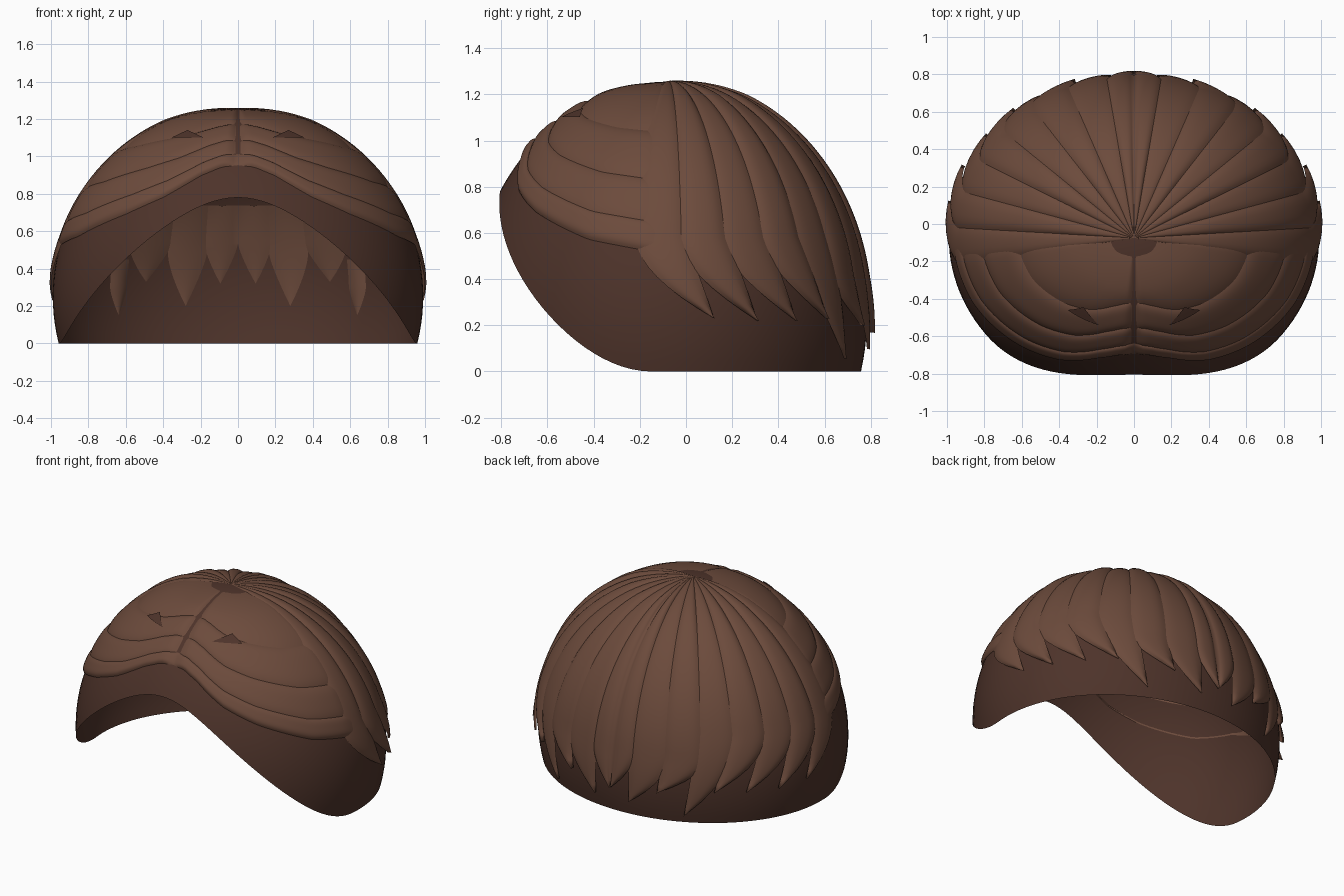
import bpy, bmesh
from math import sin, cos, acos, radians, pi

if "Cube" in bpy.data.objects:
    bpy.data.objects.remove(bpy.data.objects["Cube"])

CY, CZ, RX, RY, RZ = -0.075, 0.25, 0.99, 0.86, 1.005   # head ellipsoid


def material(name, rgb):
    m = bpy.data.materials.new(name)
    m.diffuse_color = (*rgb, 1)
    m.use_nodes = True
    m.node_tree.nodes["Principled BSDF"].inputs["Base Color"].default_value = m.diffuse_color
    return m


HAIR = material("hair_brown", (0.15, 0.07, 0.045))
CAP = material("scalp_brown", (0.075, 0.033, 0.023))


def point(u, phi, off=0.0):
    """u: degrees from the front towards +x, phi: angle down from the crown."""
    a = radians(u)
    return ((RX + off) * sin(phi) * sin(a),
            CY - (RY + off) * sin(phi) * cos(a),
            CZ + (RZ + off) * cos(phi))


def polar(z):
    return acos(max(-1, min(1, (z - CZ) / RZ)))


def lerp_table(table, x):
    for (x0, y0), (x1, y1) in zip(table, table[1:]):
        if x <= x1:
            return y0 + (y1 - y0) * (x - x0) / (x1 - x0)
    return table[-1][1]


def sheet(name, f, rows, cols, mat):
    """Grid surface f(t down, s across), mirrored to the other side."""
    bm = bmesh.new()
    v = [[bm.verts.new(f(i / rows, j / cols)) for j in range(cols + 1)]
         for i in range(rows + 1)]
    for i in range(rows):
        for j in range(cols):
            bm.faces.new((v[i][j], v[i + 1][j], v[i + 1][j + 1], v[i][j + 1]))
    bmesh.ops.remove_doubles(bm, verts=bm.verts, dist=1e-5)
    for face in bm.faces:
        face.smooth = True
    me = bpy.data.meshes.new(name)
    bm.to_mesh(me)
    bm.free()
    me.materials.append(mat)
    ob = bpy.data.objects.new(name, me)
    bpy.context.collection.objects.link(ob)
    mod = ob.modifiers.new("mirror", 'MIRROR')
    mod.merge_threshold = 0.0005
    return ob


# scalp cap: open shell with an arched front opening
def cap(t, s):
    u = 180 * s
    rim = 0.39 * (1 + cos(pi * min(u / 85, 1)))
    return point(u, t * polar(rim))


sheet("scalp_cap", cap, 36, 64, CAP)

# front hair: overlapping swept bands from the centre parting to the temples
HAIRLINE = [(0, .95), (7, .94), (15, .895), (28, .78), (42, .69), (65, .57), (84, .52), (96, .44)]


def front_band(top, bottom, lift):
    def f(t, s):
        u = 96 * s
        end = polar(lerp_table(HAIRLINE, u))
        k = top + (bottom - top) * t
        phi = max(k * end, 0.001)
        across = 1 - abs(2 * t - 1) ** 4
        ends = min(1, s / 0.05) * min(1, (1 - s) / 0.15)
        edge = 0.004 if bottom == 1 else -0.006
        off = edge + (lift + 0.012) * across * ends * min(1, phi / 0.35)
        return point(u, phi, off)
    return f


for n, (a, b, lift) in enumerate([(0.0, 0.56, .008), (0.5, 0.76, .01),
                                  (0.72, 0.93, .012), (0.89, 1.0, .006)]):
    sheet(f"front_hair_band_{n + 1}", front_band(a, b, lift), 14, 48, HAIR)


# small dark openings between the front bands
def gap(t, s):
    x = 0.27 + 0.085 * (2 * s - 1) * t
    z = 1.125 - 0.04 * t
    y = CY - RY * (1 - x * x - ((z - CZ) / RZ) ** 2) ** 0.5
    return (x, y - 0.016, z + 0.016)


sheet("front_hair_gap", gap, 3, 6, CAP)


# side and back locks: strips from the crown that taper to swept points
def lock(left, width, sweep, tip_z, start_z, lift):
    tip = polar(tip_z)
    t0 = polar(start_z) / tip

    def f(t, s):
        phi = max(t * tip, 0.001)
        k = max(0, (t - t0) / (1 - t0))
        lo = left + (width + sweep) * k ** 1.8
        hi = left + width + sweep * k
        bulge = (1 - abs(2 * s - 1) ** 3) * min(1, phi / 0.4)
        off = 0.003 + (lift + 0.01) * bulge + 0.012 * k
        return point(lo + (hi - lo) * s, phi, off)
    return f


TIPS = [.23, .22, .22, .23, .06, .2, .1, .17]
for i, tip_z in enumerate(TIPS):
    width = 15 if i < 7 else 9
    sweep = (8, 8, 8, 7, 5, 2, 0, 0)[i]
    start = .58 if i < 5 else .42
    sheet(f"back_hair_lock_{i + 1}",
          lock(80 + 13 * i, width, sweep, tip_z, start, 0.004 + 0.007 * (i % 2)), 36, 8, HAIR)


# hair showing through on the inside of the cap at the back
def inner(left, right, top_z, tip_z):
    p0, p1 = polar(top_z), polar(tip_z)

    def f(t, s):
        k = max(0, (t - 0.5) / 0.5)
        mid = (left + right) / 2
        u = mid + (left + (right - left) * s - mid) * (1 - k ** 1.3)
        bulge = (1 - (2 * s - 1) ** 2) * sin(pi * min(1, 0.1 + t * 0.9))
        return point(u, p0 + (p1 - p0) * t, -0.004 - 0.014 * bulge)
    return f


for n, args in enumerate([(136, 143, .45, .15), (142, 158, .72, .33),
                          (157, 170, .74, .2), (169, 180, .74, .32)]):
    sheet(f"inner_hair_lock_{n + 1}", inner(*args), 16, 6, HAIR)
